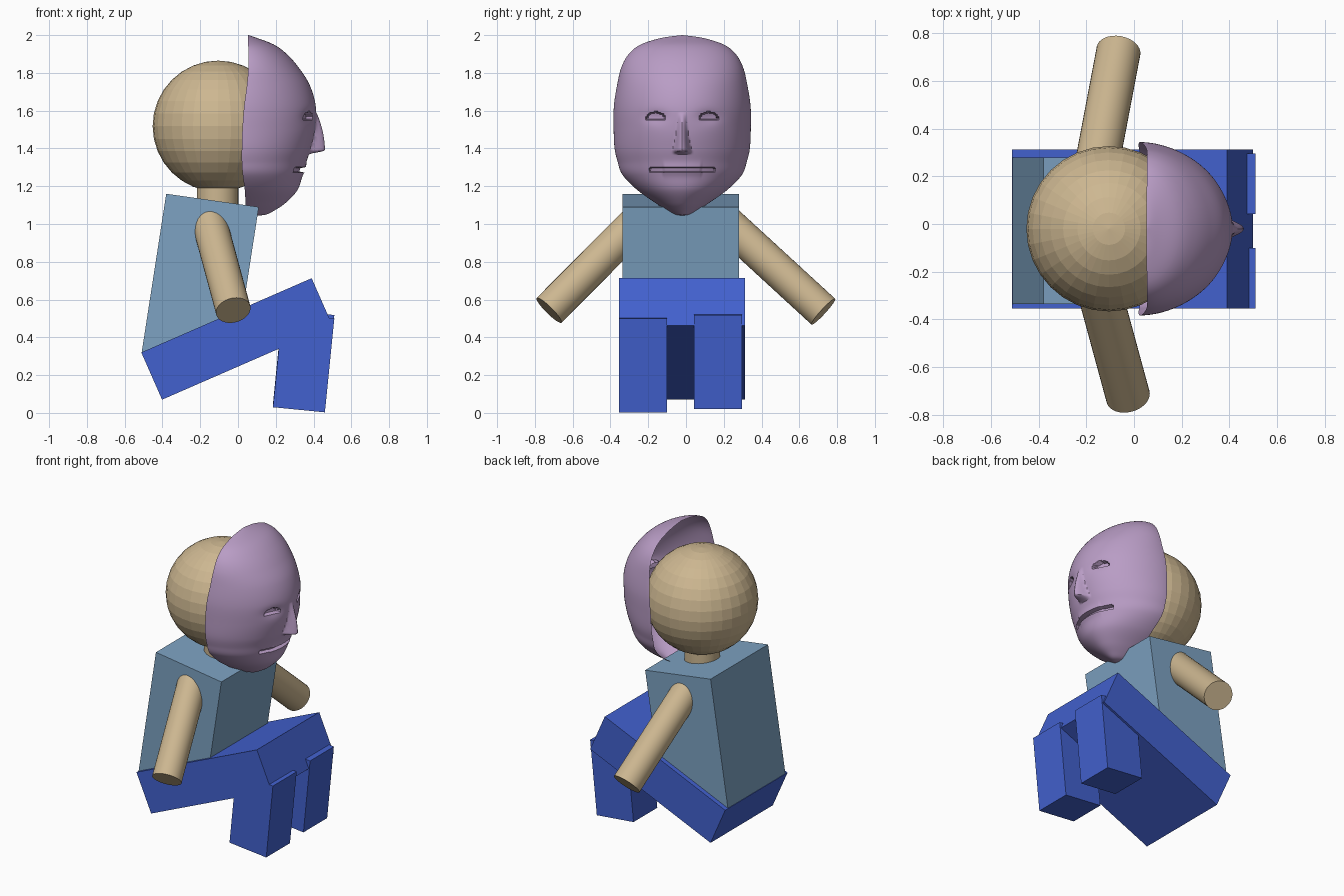
import bpy, bmesh, math
from mathutils import Vector

if "Cube" in bpy.data.objects:
    bpy.data.objects.remove(bpy.data.objects["Cube"])

CY = -0.02  # left-right middle of the head


def material(name, rgb):
    m = bpy.data.materials.new(name)
    m.diffuse_color = (*rgb, 1)
    m.use_nodes = True
    m.node_tree.nodes["Principled BSDF"].inputs["Base Color"].default_value = m.diffuse_color
    return m


SKIN = material("tan", (0.61, 0.474, 0.283))
SHIRT = material("steel blue", (0.205, 0.362, 0.54))
TROUSERS = material("royal blue", (0.055, 0.12, 0.62))
MAUVE = material("mauve", (0.485, 0.335, 0.56))


def finish(name, bm, mat, smooth=False, recalc=True):
    if recalc:
        bmesh.ops.recalc_face_normals(bm, faces=bm.faces)
    me = bpy.data.meshes.new(name)
    bm.to_mesh(me)
    bm.free()
    ob = bpy.data.objects.new(name, me)
    bpy.context.collection.objects.link(ob)
    me.materials.append(mat)
    if smooth:
        bpy.ops.object.select_all(action='DESELECT')
        ob.select_set(True)
        bpy.context.view_layer.objects.active = ob
        bpy.ops.object.shade_smooth_by_angle(angle=math.radians(40))
    return ob


def block(name, corner, along, across, y0, y1, mat):
    """Tilted box: a rectangle in xz stretched from y0 to y1."""
    c, a, b = Vector(corner), Vector(along), Vector(across)
    bm = bmesh.new()
    ends = [[bm.verts.new((p.x, y, p.y)) for p in (c, c + a, c + a + b, c + b)]
            for y in (y0, y1)]
    for e in ends:
        bm.faces.new(e)
    for i in range(4):
        j = (i + 1) % 4
        bm.faces.new((ends[0][i], ends[0][j], ends[1][j], ends[1][i]))
    return finish(name, bm, mat)


def rod(name, start, end, radius, mat):
    s, e = Vector(start), Vector(end)
    bm = bmesh.new()
    bmesh.ops.create_cone(bm, cap_ends=True, segments=32, radius1=radius,
                          radius2=radius, depth=(e - s).length)
    rot = (e - s).to_track_quat('Z', 'Y').to_matrix()
    bmesh.ops.rotate(bm, verts=bm.verts, matrix=rot, cent=(0, 0, 0))
    bmesh.ops.translate(bm, verts=bm.verts, vec=(s + e) / 2)
    return finish(name, bm, mat, smooth=True)


# Torso, thighs and lower legs
block("torso", (-0.51, 0.32), (0.13, 0.84), (0.49, -0.07), -0.335, 0.28, SHIRT)
block("thighs", (-0.512, 0.32), (0.902, 0.393), (0.11, -0.25), -0.355, 0.312, TROUSERS)
for side, y0, dx, dz in (("right", -0.355, 0, 0), ("left", 0.043, 0, 0.018)):
    block(side + "_lower_leg", (0.185 + dx, 0.03 + dz), (0.275, -0.027),
          (0.05, 0.497), y0, y0 + 0.254, TROUSERS)

# Arms
rod("right_arm", (-0.15, -0.265, 1.005), (-0.025, -0.725, 0.543), 0.093, SKIN)
rod("left_arm", (-0.165, 0.2, 1.02), (-0.065, 0.727, 0.536), 0.093, SKIN)

# Head and neck
rod("neck", (-0.108, CY, 1.02), (-0.108, CY, 1.26), 0.11, SKIN)
bm = bmesh.new()
bmesh.ops.create_uvsphere(bm, u_segments=32, v_segments=16, radius=0.347)
bmesh.ops.translate(bm, verts=bm.verts, vec=(-0.105, CY, 1.518))
finish("head", bm, SKIN)

# Mask: rows of (height, half width, centre depth, edge depth)
ROWS = [(2.0, 0, .055, .053), (1.985, .11, .10, .053), (1.95, .22, .19, .054),
        (1.90, .283, .258, .055), (1.83, .322, .32, .055), (1.735, .345, .38, .047),
        (1.62, .362, .412, .032), (1.50, .363, .408, .023), (1.40, .358, .386, .02),
        (1.33, .342, .362, .02), (1.26, .316, .342, .025), (1.18, .238, .315, .036),
        (1.11, .14, .25, .04), (1.07, .08, .19, .045), (1.05, .04, .15, .06),
        (1.045, 0, .106, .1)]


def catmull(a, b, c, d, t):
    return 0.5 * (2 * b + (c - a) * t + (2 * a - 5 * b + 4 * c - d) * t * t
                  + (3 * b - a - 3 * c + d) * t ** 3)


def step(a, b, v):
    t = min(1, max(0, (v - a) / (b - a)))
    return t * t * (3 - 2 * t)


def feature(y, z):
    """Depth added by the nose and taken away by the eyes and mouth."""
    d = 0
    # nose: widens downward and stops sharply underneath
    f = min(1, max(0, (1.59 - z) / 0.2))
    u = abs(y) / (0.024 + 0.028 * f * f)
    if u < 1 and z > 1.365:
        d += 0.078 * f ** 0.9 * (1 - u * u) ** 1.5 * step(1.368, 1.39, z)
    # eye sockets and eye openings
    e = (abs(y) - 0.14) / 0.048
    d -= 0.012 * math.exp(-((e * 0.8) ** 2) - ((z - 1.565) / 0.035) ** 2)
    if abs(e) < 1 and 1.553 < z < 1.556 + 0.036 * math.sqrt(1 - e * e):
        d -= 0.03
    # mouth slit between slightly raised lips
    if abs(y) < 0.2:
        d += 0.008 * math.exp(-((z - 1.29) / 0.03) ** 2) * step(0.2, 0.1, abs(y)) \
            if abs(y) < 0.1 else 0
    if abs(y) < 0.17 and abs(z - 1.288) < 0.011:
        d -= 0.03
    return d


samples = []
for i in range(len(ROWS) - 1):
    p = [ROWS[max(0, min(len(ROWS) - 1, i + k))] for k in (-1, 0, 1, 2)]
    n = max(5, math.ceil((p[1][0] - p[2][0]) / 0.006))
    samples += [[catmull(*(r[k] for r in p), j / n) for k in range(4)] for j in range(n)]
samples.append(list(ROWS[-1]))

COLS = 140
bm = bmesh.new()
grid = []
for z, w, c, e in samples:
    w = max(0, w)
    row = []
    for j in range(COLS + 1):
        a = math.pi * (j / COLS - 0.5)
        y = w * math.sin(a)
        x = e + (c - e) * max(0, math.cos(a)) ** 1.1 + feature(y, z)
        row.append(bm.verts.new((x, CY + y, z)))
    grid.append(row)
for r, s in zip(grid, grid[1:]):
    for j in range(COLS):
        bm.faces.new((r[j], s[j], s[j + 1], r[j + 1]))
bmesh.ops.remove_doubles(bm, verts=bm.verts, dist=0.0003)
finish("face_mask", bm, MAUVE, smooth=True, recalc=False)
